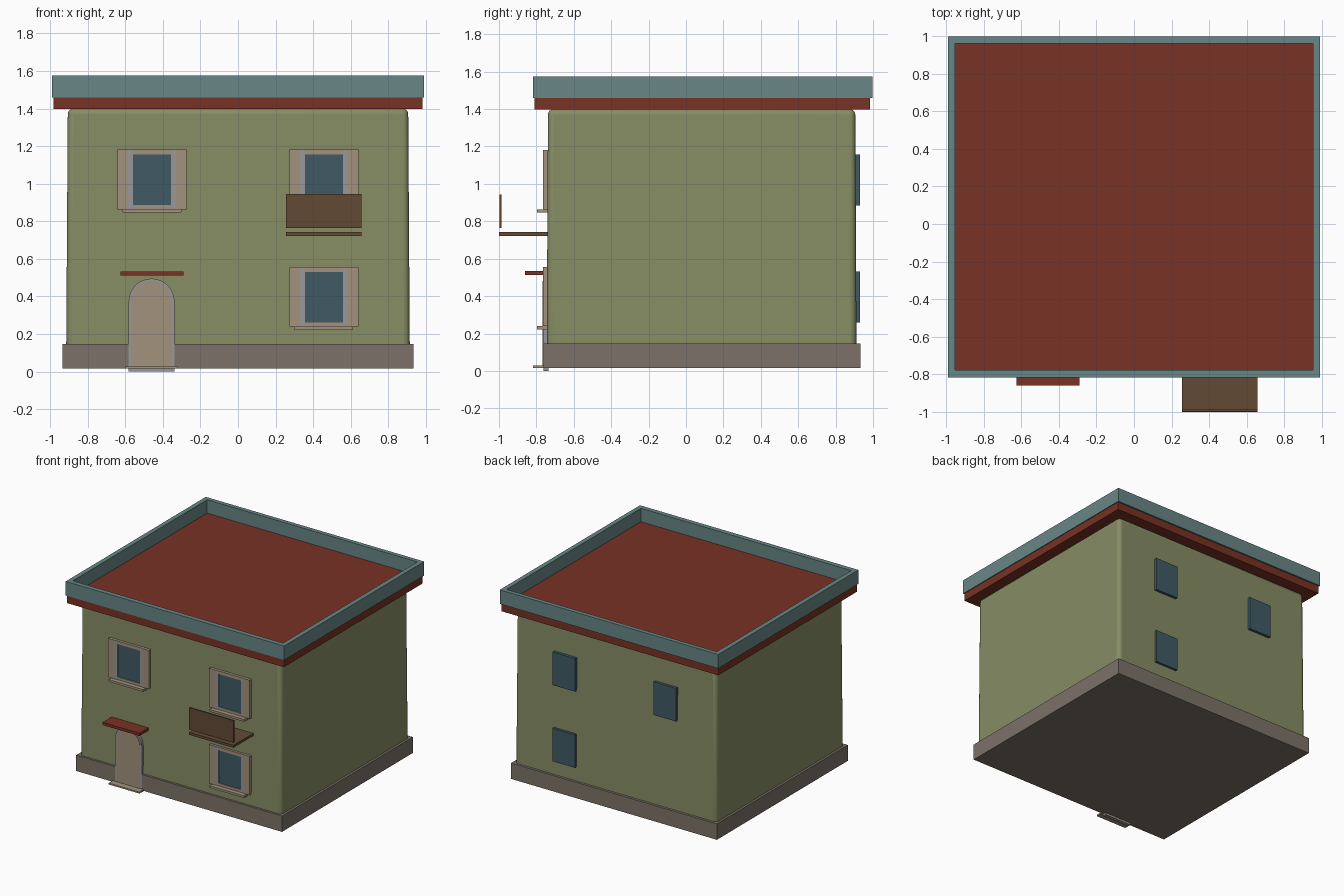
import bpy, bmesh, math

if "Cube" in bpy.data.objects:
    bpy.data.objects.remove(bpy.data.objects["Cube"])


def mat(name, c):
    m = bpy.data.materials.new(name)
    m.diffuse_color = (*c, 1)
    m.use_nodes = True
    m.node_tree.nodes["Principled BSDF"].inputs["Base Color"].default_value = m.diffuse_color
    return m


GREEN = mat("wall_green", (0.24, 0.27, 0.13))
RED = mat("roof_red", (0.19, 0.032, 0.018))
TEAL = mat("trim_teal", (0.14, 0.24, 0.24))
BEIGE = mat("beige", (0.36, 0.29, 0.20))
GREY = mat("frame_grey", (0.32, 0.31, 0.31))
GLASS = mat("glass_blue", (0.05, 0.10, 0.13))
BROWN = mat("wood_brown", (0.12, 0.068, 0.036))
STONE = mat("stone", (0.20, 0.17, 0.14))


def finish(bm, name, m):
    bmesh.ops.recalc_face_normals(bm, faces=bm.faces)
    me = bpy.data.meshes.new(name)
    bm.to_mesh(me)
    bm.free()
    me.materials.append(m)
    ob = bpy.data.objects.new(name, me)
    bpy.context.collection.objects.link(ob)
    return ob


def add_box(bm, x, y, z):
    vs = bmesh.ops.create_cube(bm, size=1)["verts"]
    for v in vs:
        v.co = [a + (b - a) * (c + 0.5) for (a, b), c in zip((x, y, z), v.co)]


def box(name, m, x, y, z):
    bm = bmesh.new()
    add_box(bm, x, y, z)
    return finish(bm, name, m)


def ring(name, m, outer, inner, lo, hi):
    """Rectangular frame extruded; outer/inner = (a0, a1, b0, b1) in x, y."""
    bm = bmesh.new()

    def loop(r, h):
        a0, a1, b0, b1 = r
        return [bm.verts.new((a, b, h)) for a, b in ((a0, b0), (a1, b0), (a1, b1), (a0, b1))]
    loops = [loop(outer, lo), loop(outer, hi), loop(inner, hi), loop(inner, lo)]
    for k in range(4):
        A, B = loops[k], loops[(k + 1) % 4]
        for i in range(4):
            j = (i + 1) % 4
            bm.faces.new((A[i], A[j], B[j], B[i]))
    return finish(bm, name, m)


def arch(name, m, cx, half, z0, spring, y0, y1):
    """Round-headed panel extruded along y."""
    bm = bmesh.new()
    pts = [(cx - half, z0), (cx + half, z0)]
    pts += [(cx + half * math.cos(math.pi * i / 16), spring + half * math.sin(math.pi * i / 16))
            for i in range(17)]
    f = bm.faces.new([bm.verts.new((x, y0, z)) for x, z in pts])
    ext = bmesh.ops.extrude_face_region(bm, geom=[f])["geom"]
    for v in ext:
        if isinstance(v, bmesh.types.BMVert):
            v.co.y = y1
    return finish(bm, name, m)


# walls: slightly tapered, rounded corners and top edge
walls = box("walls", GREEN, (-0.915, 0.915), (-0.745, 0.912), (0.03, 1.40))
for v in walls.data.vertices:
    if v.co.z > 1:
        v.co.x *= 0.99
        v.co.y += 0.007 if v.co.y < 0 else -0.007
bv = walls.modifiers.new("round", "BEVEL")
bv.width, bv.segments = 0.03, 4
bpy.context.view_layer.objects.active = walls
walls.select_set(True)
bpy.ops.object.shade_smooth_by_angle()
walls.select_set(False)

# plinth, roof slab and parapet
box("plinth", STONE, (-0.933, 0.933), (-0.762, 0.932), (0.016, 0.146))
box("roof_slab", RED, (-0.983, 0.983), (-0.81, 0.985), (1.397, 1.465))
ring("parapet", TEAL, (-0.99, 0.99, -0.817, 0.997), (-0.953, 0.953, -0.778, 0.962), 1.46, 1.575)


# front windows: frame, shutters, glass, sill
def window(tag, cx, z):
    def b(n, m, x0, x1, y0, z0, z1):
        box(f"{tag}_{n}", m, (cx + x0, cx + x1), (y0, -0.735), (z + z0, z + z1))
    b("glass", GLASS, -0.105, 0.105, -0.755, 0.02, 0.295)
    for s, n in ((-1, "left"), (1, "right")):
        x = sorted((s * 0.128, s * 0.184))
        b("shutter_" + n, BEIGE, *x, -0.764, 0, 0.317)
        x = sorted((s * 0.101, s * 0.128))
        b("frame_" + n, GREY, *x, -0.761, 0, 0.317)
    b("frame_top", BEIGE, -0.101, 0.101, -0.761, 0.291, 0.317)
    b("frame_bottom", BEIGE, -0.101, 0.101, -0.761, 0, 0.022)
    b("sill", BEIGE, -0.156, 0.156, -0.797, -0.018, 0)


SPOTS = ((-0.458, 0.864), (0.457, 0.864), (0.457, 0.239))
for i, (x, z) in enumerate(SPOTS):
    window(f"window_{i + 1}", x, z)
    # plain back pane at the same spot
    box(f"back_window_{i + 1}", GLASS, (x - 0.102, x + 0.102), (0.90, 0.93), (z + 0.021, z + 0.292))

# arched door with surround, step and canopy
arch("door_surround", GREY, -0.46, 0.122, 0.0, 0.373, -0.763, -0.735)
arch("door", BEIGE, -0.46, 0.107, 0.02, 0.373, -0.766, -0.74)
box("door_step", BEIGE, (-0.60, -0.322), (-0.818, -0.745), (0.016, 0.028))
box("door_canopy", RED, (-0.626, -0.291), (-0.86, -0.74), (0.512, 0.534))

# balcony floor and front panel
box("balcony_floor", BROWN, (0.256, 0.658), (-1.0, -0.74), (0.722, 0.742))
box("balcony_panel", BROWN, (0.256, 0.658), (-0.998, -0.987), (0.763, 0.944))
